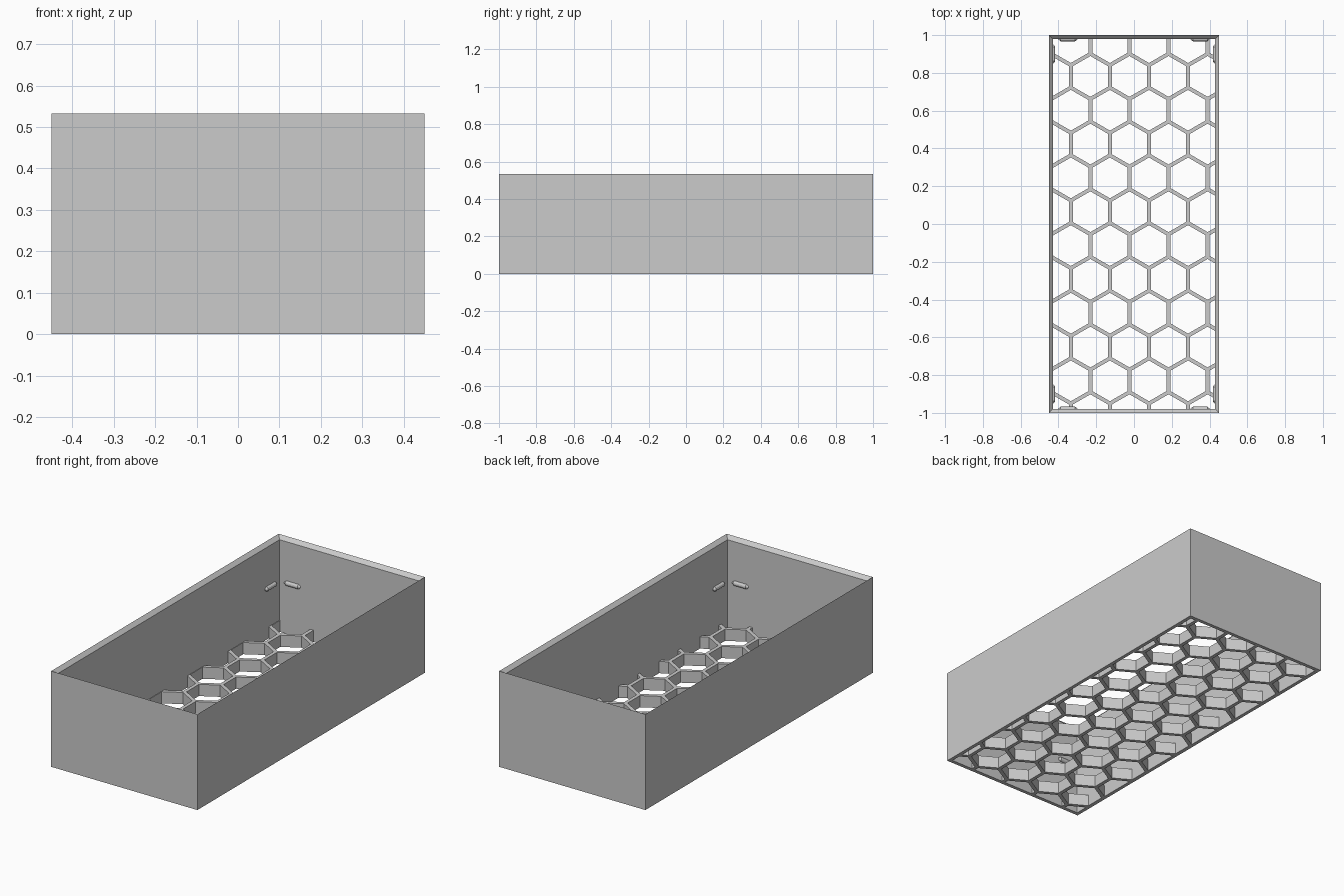
import bpy, bmesh, math
from mathutils import Matrix, Vector

cube = bpy.data.objects.get("Cube")
if cube:
    bpy.data.objects.remove(cube, do_unlink=True)

# Overall sizes
HX, HY, HEIGHT, WALL = 0.45, 1.0, 0.533, 0.02
GRID_H, PITCH, RIB = 0.065, 0.2068, 0.02
CLIP_Z, CLIP_R = 0.283, 0.013

grey = bpy.data.materials.new("plain_grey")
grey.use_nodes = True
colour = (0.6, 0.6, 0.6, 1)
grey.diffuse_color = colour
grey.node_tree.nodes["Principled BSDF"].inputs["Base Color"].default_value = colour


def make_object(name, bm):
    bmesh.ops.recalc_face_normals(bm, faces=bm.faces)
    mesh = bpy.data.meshes.new(name)
    bm.to_mesh(mesh)
    bm.free()
    mesh.materials.append(grey)
    obj = bpy.data.objects.new(name, mesh)
    bpy.context.collection.objects.link(obj)
    return obj


def loft(bm, rings, caps=False, closed=False):
    """Skin a list of point rings with quads."""
    loops = [[bm.verts.new(p) for p in ring] for ring in rings]
    pairs = list(zip(loops, loops[1:]))
    if closed:
        pairs.append((loops[-1], loops[0]))
    for a, b in pairs:
        for i in range(len(a)):
            j = (i + 1) % len(a)
            bm.faces.new((a[i], a[j], b[j], b[i]))
    if caps:
        bm.faces.new(loops[0])
        bm.faces.new(loops[-1])


def rectangle(inset, z):
    x, y = HX - inset, HY - inset
    return [(-x, -y, z), (x, -y, z), (x, y, z), (-x, y, z)]


# Four walls, with the rim bevelled inward to a sharp outer edge
bm = bmesh.new()
loft(bm, [rectangle(0, 0), rectangle(0, HEIGHT),
          rectangle(WALL, HEIGHT - WALL), rectangle(WALL, 0)], closed=True)
make_object("box_walls", bm)

# Honeycomb floor: a slab with hexagonal holes cut through
bm = bmesh.new()
loft(bm, [rectangle(WALL, 0), rectangle(WALL, GRID_H)], caps=True)
floor = make_object("honeycomb_floor", bm)

bm = bmesh.new()
radius = (PITCH - RIB) / math.sqrt(3)
row_step = PITCH * math.sqrt(3) / 2
for row in range(-6, 7):
    cy = 0.065 + row * row_step
    shift = 0 if row % 2 == 0 else PITCH / 2
    for col in range(-3, 4):
        cx = -0.024 + col * PITCH + shift
        hexagon = [(cx + radius * math.sin(k * math.pi / 3),
                    cy + radius * math.cos(k * math.pi / 3)) for k in range(6)]
        loft(bm, [[(x, y, z) for x, y in hexagon] for z in (-0.1, 0.2)], caps=True)
cutter = make_object("hole_cutter", bm)
cutter.hide_render = True

cut = floor.modifiers.new("holes", "BOOLEAN")
cut.operation, cut.solver, cut.object = "DIFFERENCE", "EXACT", cutter
bpy.context.view_layer.update()
result = bpy.data.meshes.new_from_object(
    floor.evaluated_get(bpy.context.evaluated_depsgraph_get()))
floor.modifiers.clear()
floor.data = result
bpy.data.objects.remove(cutter, do_unlink=True)


# Small tapered catches on the inner walls, two at every corner
def catch(name, centre, turn):
    bm = bmesh.new()
    rings = []
    for along, r in ((-0.05, 0.3), (-0.038, 1), (0.038, 1), (0.05, 0.3)):
        rings.append([(along, r * CLIP_R * math.cos(k * math.pi / 6),
                       r * CLIP_R * math.sin(k * math.pi / 6)) for k in range(12)])
    loft(bm, rings, caps=True)
    bm.transform(Matrix.Translation(Vector(centre)) @ Matrix.Rotation(turn, 4, "Z"))
    make_object(name, bm)


for sx, side in ((-1, "right"), (1, "left")):
    for sy, end in ((-1, "front"), (1, "back")):
        catch(f"{end}_{side}_end_catch", (sx * 0.35, sy * (HY - WALL), CLIP_Z), 0)
        catch(f"{end}_{side}_side_catch", (sx * (HX - WALL), sy * 0.9, CLIP_Z), math.pi / 2)
